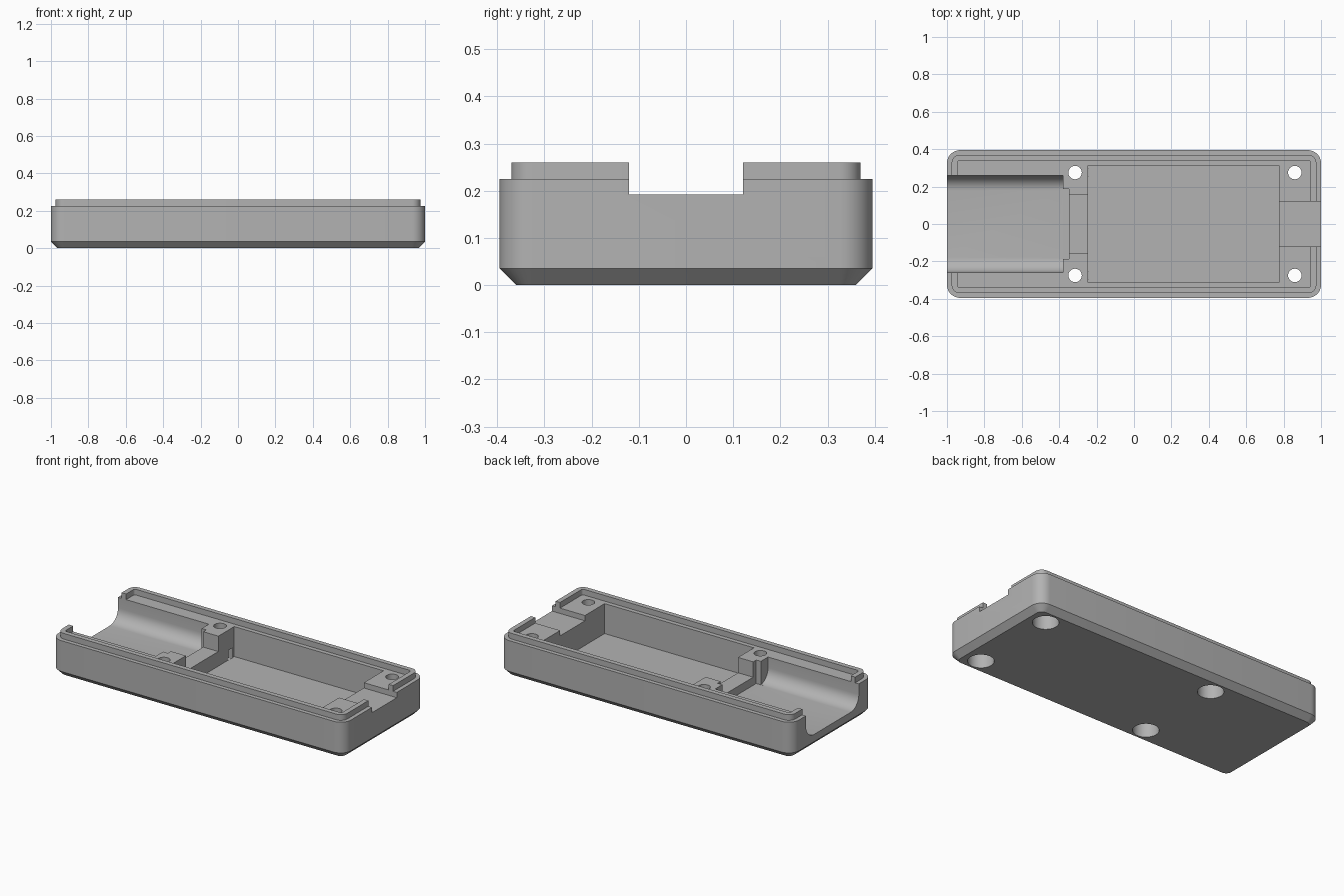
import bpy, bmesh, math

if "Cube" in bpy.data.objects:
    bpy.data.objects.remove(bpy.data.objects["Cube"], do_unlink=True)

HALF_X, HALF_Y, CORNER = 1.0, 0.395, 0.07
TOP = 0.4  # cutters end above the tray

grey = bpy.data.materials.new("plain grey")
grey.use_nodes = True
grey.diffuse_color = (0.45, 0.45, 0.45, 1)
grey.node_tree.nodes["Principled BSDF"].inputs["Base Color"].default_value = grey.diffuse_color


def loft(name, rings):
    """Solid skinned over a list of rings with equal point counts."""
    bm = bmesh.new()
    loops = [[bm.verts.new(p) for p in ring] for ring in rings]
    for low, high in zip(loops, loops[1:]):
        for i in range(len(low)):
            j = (i + 1) % len(low)
            bm.faces.new((low[i], low[j], high[j], high[i]))
    bm.faces.new(loops[0][::-1])
    bm.faces.new(loops[-1])
    bmesh.ops.recalc_face_normals(bm, faces=bm.faces)
    mesh = bpy.data.meshes.new(name)
    bm.to_mesh(mesh)
    bm.free()
    mesh.materials.append(grey)
    obj = bpy.data.objects.new(name, mesh)
    bpy.context.collection.objects.link(obj)
    return obj


def arc(cx, cy, radius, start, steps=8):
    """Quarter arc, counterclockwise from a start angle in degrees."""
    angles = [math.radians(start + 90 * i / steps) for i in range(steps + 1)]
    return [(cx + radius * math.cos(a), cy + radius * math.sin(a)) for a in angles]


def rounded_ring(z, inset):
    points = []
    for sx, sy, start in ((1, 1, 0), (-1, 1, 90), (-1, -1, 180), (1, -1, 270)):
        points += arc(sx * (HALF_X - CORNER), sy * (HALF_Y - CORNER), CORNER - inset, start)
    return [(x, y, z) for x, y in points]


def box(name, x0, x1, half_y, z0):
    ring = ((x0, -half_y), (x1, -half_y), (x1, half_y), (x0, half_y))
    return loft(name, [[(x, y, z) for x, y in ring] for z in (z0, TOP)])


def cylinder(name, x, y, radius, z0, z1, sides=32):
    ring = [(x + radius * math.cos(2 * math.pi * i / sides),
             y + radius * math.sin(2 * math.pi * i / sides)) for i in range(sides)]
    return loft(name, [[(px, py, z) for px, py in ring] for z in (z0, z1)])


# Tray body: chamfered base, shoulder, raised lip and inner ledge
tray = loft("tray", [rounded_ring(z, inset) for z, inset in (
    (0, 0.035), (0.035, 0), (0.225, 0), (0.225, 0.025),
    (0.26, 0.025), (0.26, 0.055), (0.225, 0.055))])

# Round-bottomed channel, open at one end
floor, width, bend = 0.08, 0.258, 0.08
profile = [(width, TOP), (-width, TOP)]
profile += arc(-width + bend, floor + bend, bend, 180)
profile += arc(width - bend, floor + bend, bend, 270)
channel = loft("channel_cutter", [[(x, y, z) for y, z in profile] for x in (-1.1, -0.38)])

# Main cavity, connector slot, raised step and cable notch
cutters = [
    channel,
    box("slot_cutter", -0.4, -0.348, 0.188, floor),
    box("step_cutter", -0.37, -0.23, 0.158, 0.13),
    box("cavity_cutter", -0.245, 0.775, 0.313, 0.04),
    box("notch_cutter", 0.76, 1.1, 0.121, 0.192),
]

# Screw holes with wide recesses from below
for x in (-0.315, 0.86):
    for y in (-0.275, 0.275):
        cutters.append(cylinder("recess_cutter", x, y, 0.073, -0.1, 0.1))
        cutters.append(cylinder("hole_cutter", x, y, 0.036, -0.1, TOP))

bpy.ops.object.select_all(action="DESELECT")
bpy.context.view_layer.objects.active = tray
tray.select_set(True)
for cutter in cutters:
    cut = tray.modifiers.new("cut", "BOOLEAN")
    cut.operation, cut.solver, cut.object = "DIFFERENCE", "EXACT", cutter
    bpy.ops.object.modifier_apply(modifier=cut.name)
    bpy.data.objects.remove(cutter, do_unlink=True)

bpy.ops.object.shade_smooth_by_angle(angle=math.radians(30))
